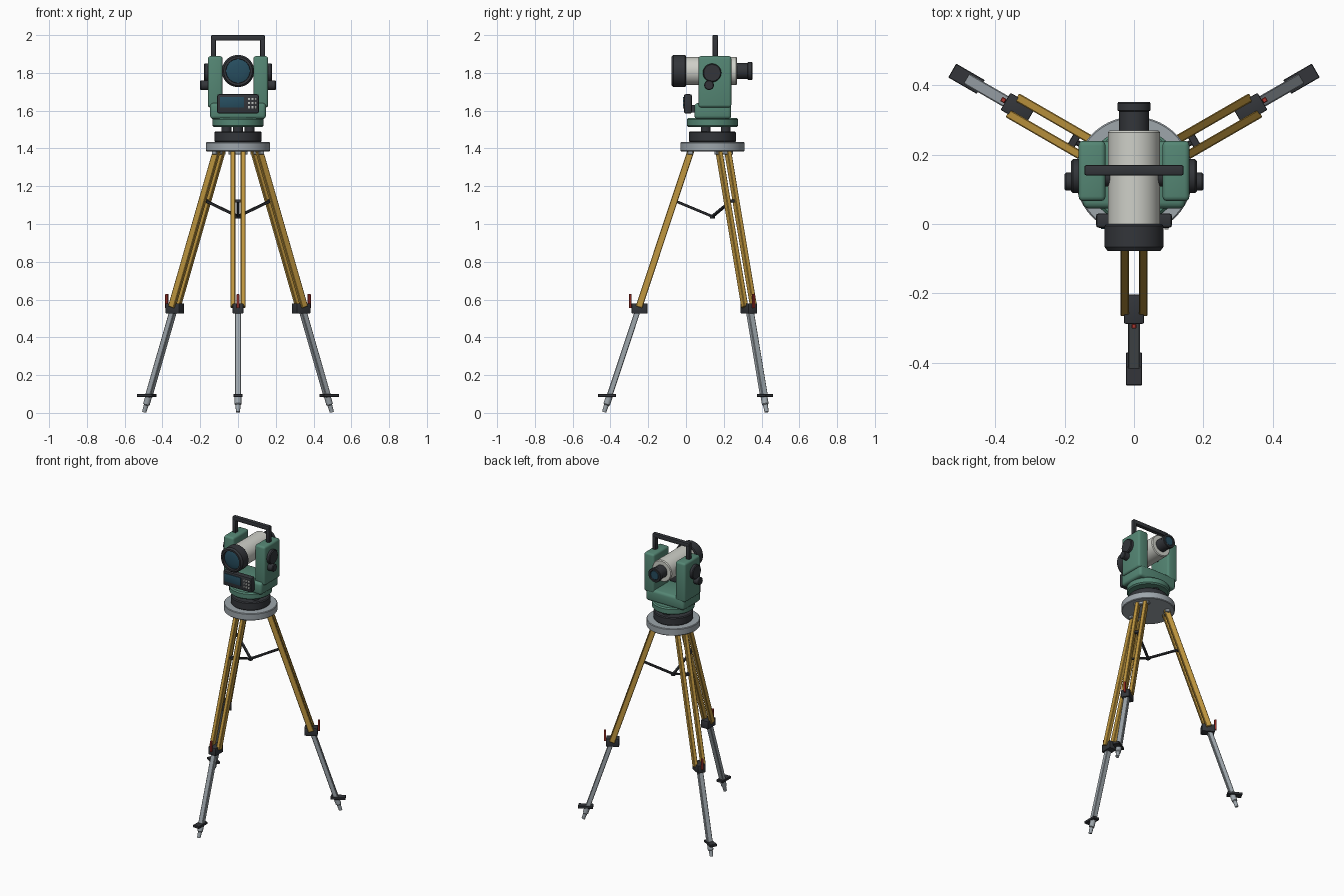
import bpy, bmesh, math
from mathutils import Vector, Matrix

if "Cube" in bpy.data.objects:
    bpy.data.objects.remove(bpy.data.objects["Cube"])

CY = 0.14  # y of the tripod axis


def material(name, rgb):
    m = bpy.data.materials.new(name)
    m.diffuse_color = (*rgb, 1)
    m.use_nodes = True
    m.node_tree.nodes["Principled BSDF"].inputs["Base Color"].default_value = m.diffuse_color
    return m


GREEN = material("green_paint", (0.09, 0.24, 0.175))
DARK = material("dark_plastic", (0.033, 0.036, 0.042))
WHITE = material("pale_enamel", (0.62, 0.63, 0.58))
METAL = material("metal", (0.34, 0.38, 0.41))
WOOD = material("wood", (0.53, 0.31, 0.05))
RED = material("red", (0.42, 0.035, 0.025))
GLASS = material("glass", (0.02, 0.075, 0.115))
KEY = material("key", (0.5, 0.52, 0.5))


def finish(name, bm, mat):
    bmesh.ops.recalc_face_normals(bm, faces=bm.faces)
    me = bpy.data.meshes.new(name)
    bm.to_mesh(me)
    bm.free()
    me.materials.append(mat)
    ob = bpy.data.objects.new(name, me)
    bpy.context.collection.objects.link(ob)
    return ob


def box(name, loc, size, mat, bevel=0.0, rot=None, segs=2):
    bm = bmesh.new()
    bmesh.ops.create_cube(bm, size=1)
    bmesh.ops.scale(bm, vec=size, verts=bm.verts)
    if bevel:
        bmesh.ops.bevel(bm, geom=bm.edges[:], offset=bevel, segments=segs,
                        profile=0.5, affect='EDGES')
    if rot is not None:
        bmesh.ops.transform(bm, matrix=rot.to_4x4(), verts=bm.verts)
    bmesh.ops.translate(bm, vec=Vector(loc), verts=bm.verts)
    return finish(name, bm, mat)


def lathe(name, profile, origin, axis, mat, segs=40):
    """Revolve (radius, height) points about an axis through origin."""
    bm = bmesh.new()
    rings = [[bm.verts.new((r * math.cos(2 * math.pi * i / segs),
                            r * math.sin(2 * math.pi * i / segs), h))
              for i in range(segs)] for r, h in profile]
    for a, b in zip(rings, rings[1:]):
        for i in range(segs):
            j = (i + 1) % segs
            bm.faces.new((a[i], a[j], b[j], b[i]))
    bmesh.ops.remove_doubles(bm, verts=bm.verts, dist=1e-6)
    rot = Vector((0, 0, 1)).rotation_difference(Vector(axis)).to_matrix()
    bmesh.ops.transform(bm, matrix=Matrix.Translation(origin) @ rot.to_4x4(),
                        verts=bm.verts)
    return finish(name, bm, mat)


def disc(name, r, h0, h1, origin, axis, mat, c=0.004, segs=40):
    return lathe(name, [(0, h0), (r - c, h0), (r, h0 + c), (r, h1 - c),
                        (r - c, h1), (0, h1)], origin, axis, mat, segs)


def beam(name, a, b, side, width, depth, mat, bevel=0.003):
    """Rectangular bar from a to b, its width along the side vector."""
    d = (b - a).normalized()
    rot = Matrix((side, d.cross(side), d)).transposed()
    return box(name, (a + b) / 2, (width, depth, (b - a).length), mat, bevel, rot, 1)


UP = (0, 0, 1)
AXIS = (0, CY, 0)

# Tripod head and spreader hub
disc("tripod_head", 0.17, 1.385, 1.433, AXIS, UP, METAL, segs=56)
disc("spreader_hub", 0.014, 1.03, 1.05, AXIS, UP, DARK, 0.002, 16)

# Three legs
for n, deg in enumerate((-90, 30, 150), 1):
    ang = math.radians(deg)
    out = Vector((math.cos(ang), math.sin(ang), 0))
    side = Vector((-out.y, out.x, 0))
    frame = Matrix((out, side, Vector(UP))).transposed()

    def at(r, z, t=0.0):
        return Vector((0, CY, z)) + out * r + side * t

    def on_leg(z, t=0.0):
        return at(0.575 - 0.332 * z, z, t)

    for s, label in ((-1, "left"), (1, "right")):
        beam(f"leg_{n}_{label}_rail", on_leg(1.39, s * 0.027), on_leg(0.56, s * 0.027),
             side, 0.025, 0.036, WOOD)
    box(f"leg_{n}_hinge", at(0.118, 1.377), (0.03, 0.1, 0.02), METAL, 0.003, frame, 1)
    box(f"leg_{n}_clamp", at(0.386, 0.553), (0.084, 0.057, 0.054), DARK, 0.004, frame)
    box(f"leg_{n}_clamp_lever", at(0.435, 0.592), (0.014, 0.014, 0.075), RED, 0.002, frame, 1)
    beam(f"leg_{n}_lower_tube", on_leg(0.575), on_leg(0.085), side, 0.034, 0.03, METAL)
    box(f"leg_{n}_foot_step", at(0.558, 0.092), (0.095, 0.046, 0.017), DARK, 0.002, frame, 1)
    d = (on_leg(0) - on_leg(1)).normalized()
    lathe(f"leg_{n}_foot_tip", [(0, 0), (0.018, 0), (0.018, 0.05), (0.013, 0.055),
                                (0.011, 0.0945), (0, 0.0945)], on_leg(0.094), d, METAL, 20)
    # Spreader strut with its cross pin between the rails
    beam(f"leg_{n}_spreader_strut", at(0, 1.04), at(0.197, 1.122), side, 0.016, 0.014, DARK)
    box(f"leg_{n}_spreader_pin", at(0.2, 1.122), (0.022, 0.036, 0.018), DARK, 0.002, frame, 1)

# Levelling base with three foot screws
disc("levelling_base", 0.125, 1.433, 1.49, AXIS, UP, DARK, 0.006, 48)
for n, deg in enumerate((-30, 90, 210), 1):
    a = math.radians(deg)
    disc(f"foot_screw_{n}", 0.026, 1.485, 1.52,
         (0.07 * math.cos(a), CY + 0.07 * math.sin(a), 0), UP, DARK, 0.002, 20)
disc("rotating_base", 0.136, 1.514, 1.562, AXIS, UP, GREEN, 0.008, 48)

# Body: lower housing, standards, axis caps and focus knobs
box("lower_housing", (0, 0.142, 1.598), (0.296, 0.195, 0.085), GREEN, 0.018, segs=3)
for s, label in ((-1, "left"), (1, "right")):
    X = (s, 0, 0)
    box(f"{label}_standard", (s * 0.121, 0.153, 1.753), (0.078, 0.174, 0.272), GREEN, 0.014, segs=3)
    disc(f"{label}_axis_cap", 0.049, 0.155, 0.181, (0, 0.138, 1.8), X, DARK, 0.005, 36)
    disc(f"{label}_drive_knob", 0.026, 0.155, 0.2, (0, 0.122, 1.735), X, DARK, 0.004, 24)
    disc(f"{label}_trunnion", 0.03, 0.06, 0.09, (0, 0.138, 1.81), X, DARK, 0.002, 24)
    box(f"{label}_handle_post", (s * 0.13, 0.155, 1.934), (0.026, 0.028, 0.1), DARK, 0.004)
box("handle_grip", (0, 0.155, 1.9855), (0.286, 0.03, 0.029), DARK, 0.006)

# Telescope, revolved about the y axis
SIGHT, BACK = (0, 0, 1.81), (0, 1, 0)
lathe("telescope_barrel", [(0, -0.01), (0.075, -0.01), (0.075, 0.264), (0.07, 0.27), (0, 0.27)],
      SIGHT, BACK, WHITE, 48)
lathe("objective_hood", [(0, -0.05), (0.062, -0.05), (0.064, -0.078), (0.076, -0.078),
                         (0.085, -0.066), (0.085, -0.006), (0.08, 0.0), (0, 0.0)],
      SIGHT, BACK, DARK, 48)
lathe("objective_lens", [(0, -0.068), (0.03, -0.067), (0.05, -0.064), (0.063, -0.06),
                         (0.063, -0.052), (0, -0.052)], SIGHT, BACK, GLASS, 48)
lathe("eyepiece", [(0, 0.265), (0.043, 0.265), (0.043, 0.325), (0.048, 0.328),
                   (0.048, 0.348), (0.045, 0.352), (0.034, 0.352), (0.031, 0.345), (0, 0.345)],
      SIGHT, BACK, DARK, 36)
disc("eyepiece_lens", 0.031, 0.343, 0.349, SIGHT, BACK, GLASS, 0.002, 32)

# Control panel on the front of the body
box("panel_mount", (0, 0.04, 1.61), (0.12, 0.04, 0.04), DARK)
box("control_panel", (0, 0.01, 1.636), (0.22, 0.042, 0.102), DARK, 0.009)
box("panel_screen", (-0.032, -0.012, 1.644), (0.126, 0.006, 0.056), GLASS, 0.001)
for col in range(3):
    for row in range(3):
        box(f"panel_key_{row * 3 + col + 1}", (0.058 + col * 0.018, -0.012, 1.662 - row * 0.022),
            (0.011, 0.008, 0.012), KEY, 0.001)

# Smooth the rounded surfaces, keep edges sharp
bpy.ops.object.select_all(action='SELECT')
bpy.context.view_layer.objects.active = bpy.context.scene.objects[0]
bpy.ops.object.shade_smooth_by_angle(angle=math.radians(30))
